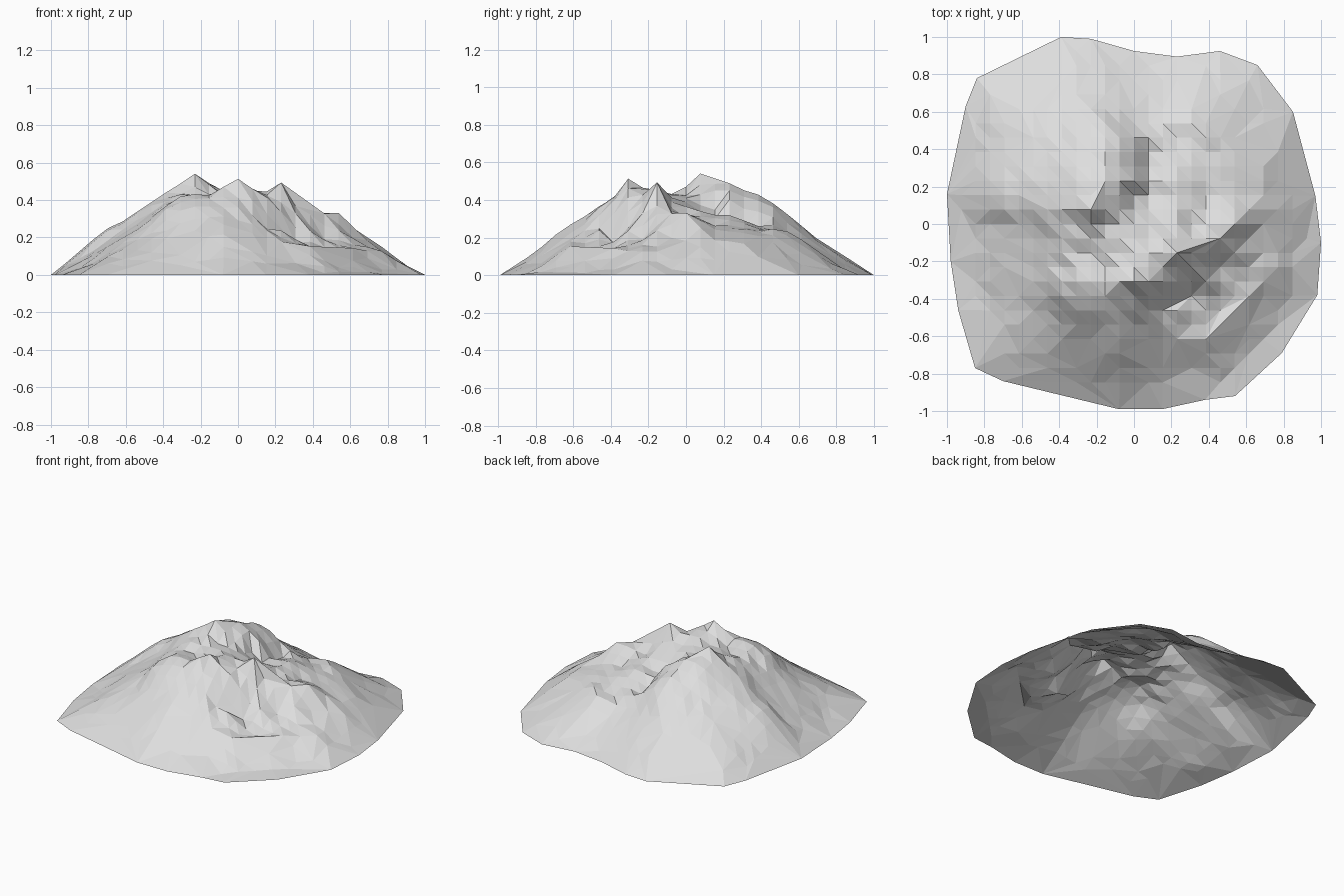
import bpy
import random
from mathutils import Vector
from mathutils.geometry import delaunay_2d_cdt

random.seed(4)
default_cube = bpy.data.objects.get("Cube")
if default_cube:
    bpy.data.objects.remove(default_cube, do_unlink=True)

CELL = 1 / 13          # terrain grid spacing
HALF_GRID = 13

# Foot of the mountain, clockwise
outline = [Vector(p) for p in (
    (-.39, 1), (-.23, .99), (0, .925), (.23, .895), (.46, .925), (.66, .85),
    (.85, .6), (.97, .15), (1, -.1), (.98, -.38), (.79, -.69), (.54, -.92),
    (.38, -.94), (.15, -.99), (-.08, -.99), (-.7, -.84), (-.85, -.77),
    (-.94, -.46), (-.98, -.2), (-1, .16), (-.9, .63), (-.84, .78))]
outline.reverse()

# Crests and creases, kept as unbroken edges:
# grid column, grid row, height in hundredths
west_crest = [(-9, 2, 25), (-8, 2, 29), (-6, 1, 39), (-5, 1, 44), (-4, 1, 49),
              (-3, 1, 54)]
north_crest = [(-3, 1, 54), (-2, 3, 49), (-2, 5, 43), (-2, 6, 38)]
front_crest = [(-4, -4, 42), (-3, -5, 41), (-2, -5, 41), (-1, -4, 47),
               (0, -4, 51), (1, -4, 46), (3, -2, 49)]
east_crest = [(3, -2, 49), (6, -1, 33), (7, 0, 33), (8, 1, 25), (10, 1, 15)]
cliff_foot = [(2, -6, 25), (4, -5, 17), (6, -3, 19), (8, -1, 20)]
shelf_crest = [(3, -8, 18), (5, -8, 15), (8, -5, 14), (10, -3, 13)]
channel_top = [(-1, 3, 45), (-1, 4, 42), (-1, 6, 36)]
channel_bed = [(1, 2, 30), (1, 4, 26), (1, 7, 21)]
creases = (west_crest, north_crest, front_crest, east_crest, cliff_foot,
           shelf_crest, channel_top, channel_bed)

# Loose landmarks between the crests
north_spur = [(-3, 3, 49), (-3, 6, 36), (0, 7, 23), (-1, 8, 22), (-6, 6, 28)]
crater = [(0, -2, 45), (-1, -2, 42), (-2, -3, 40), (-3, -2, 40), (-2, 0, 43),
          (0, 0, 41), (1, 0, 39), (2, 0, 37), (1, 1, 34), (2, -2, 45),
          (-4, 0, 43), (-5, -1, 39), (-5, -3, 35)]
south_west = [(-7, -1, 27), (-7, -3, 25), (-9, -1, 17), (-9, -3, 15),
              (-8, 0, 24), (-9, -5, 12), (-7, -6, 19)]
breach = [(2, 2, 30), (3, 3, 32), (3, 5, 25), (5, 4, 25), (3, -1, 39),
          (4, -1, 36), (5, -1, 34), (4, 0, 31), (5, 2, 26), (7, 2, 24),
          (7, 4, 22), (4, 8, 19), (6, 6, 21), (9, 4, 17)]
front_cliff = [(2, -4, 41), (3, -4, 34), (2, -5, 33), (1, -5, 39), (0, -6, 36),
               (1, -7, 27), (3, -5, 25), (4, -3, 33), (4, -4, 25), (5, -2, 32),
               (5, -3, 26), (6, -2, 26), (7, -1, 27), (-1, -8, 27)]
shelf = [(4, -7, 17), (5, -6, 15), (6, -5, 15), (7, -4, 16), (8, -3, 16)]
landmarks = set(sum(creases, []) + north_spur + crater + south_west + breach
                + front_cliff + shelf)
marked = {(column, row) for column, row, _ in landmarks}

# General slope from the summit (0) to the foot (1)
slope = [(0, .47), (.3, .43), (.5, .33), (.7, .205), (.85, .1), (1, 0)]


def cross(a, b):
    return a.x * b.y - a.y * b.x


def foot_fraction(p):
    """Distance from the centre as a share of the way to the foot."""
    best = 0
    for a, b in zip(outline, outline[1:] + outline[:1]):
        if cross(a, p) >= 0 and cross(p, b) >= 0:
            edge = b - a
            best = max(best, cross(p, edge) / cross(a, edge))
    return best


def base_height(p):
    f = foot_fraction(p)
    for (f0, z0), (f1, z1) in zip(slope, slope[1:]):
        if f <= f1:
            return z0 + (z1 - z0) * (f - f0) / (f1 - f0)
    return 0


corrections = []
for column, row, height in sorted(landmarks):
    spot = Vector((column, row)) * CELL
    corrections.append((spot, height / 100 - base_height(spot)))


def height_at(p):
    """General slope, pulled towards the nearby landmarks."""
    total, weights = 0, 0.012
    for spot, offset in corrections:
        weight = 1 / ((p - spot).length_squared / CELL ** 2 + .05) ** 2
        total += weight * offset
        weights += weight
    rough = random.uniform(-.004, .004)
    return max(.01, base_height(p) + total / weights + rough)


# Terrain points inside the foot, thinned on the plain outer slopes
points = list(outline)
index_at = {}
for column in range(-HALF_GRID, HALF_GRID + 1):
    for row in range(-HALF_GRID, HALF_GRID + 1):
        p = Vector((column, row)) * CELL
        f = foot_fraction(p)
        keep = f < .6 or (column, row) in marked or random.random() < .6
        if f < .93 and keep:
            index_at[column, row] = len(points)
            points.append(p)

crease_edges = [(index_at[a[:2]], index_at[b[:2]])
                for crease in creases for a, b in zip(crease, crease[1:])]
flat, _, faces, *_ = delaunay_2d_cdt(
    points, crease_edges, [list(range(len(outline)))], 1, 1e-5)

verts = []
for p in flat:
    on_foot = foot_fraction(p) > .98
    verts.append((p.x, p.y, 0 if on_foot else height_at(p)))

# Open mountain shell
mesh = bpy.data.meshes.new("mountain")
mesh.from_pydata(verts, [], faces)
mesh.update()
mountain = bpy.data.objects.new("mountain", mesh)
bpy.context.collection.objects.link(mountain)

# Bare rock colour
rock = bpy.data.materials.new("pale_grey_rock")
rock.use_nodes = True
rock_colour = (.73, .73, .73, 1)
rock.diffuse_color = rock_colour
shader = next(n for n in rock.node_tree.nodes if n.type == 'BSDF_PRINCIPLED')
shader.inputs["Base Color"].default_value = rock_colour
shader.inputs["Roughness"].default_value = .9
mesh.materials.append(rock)
